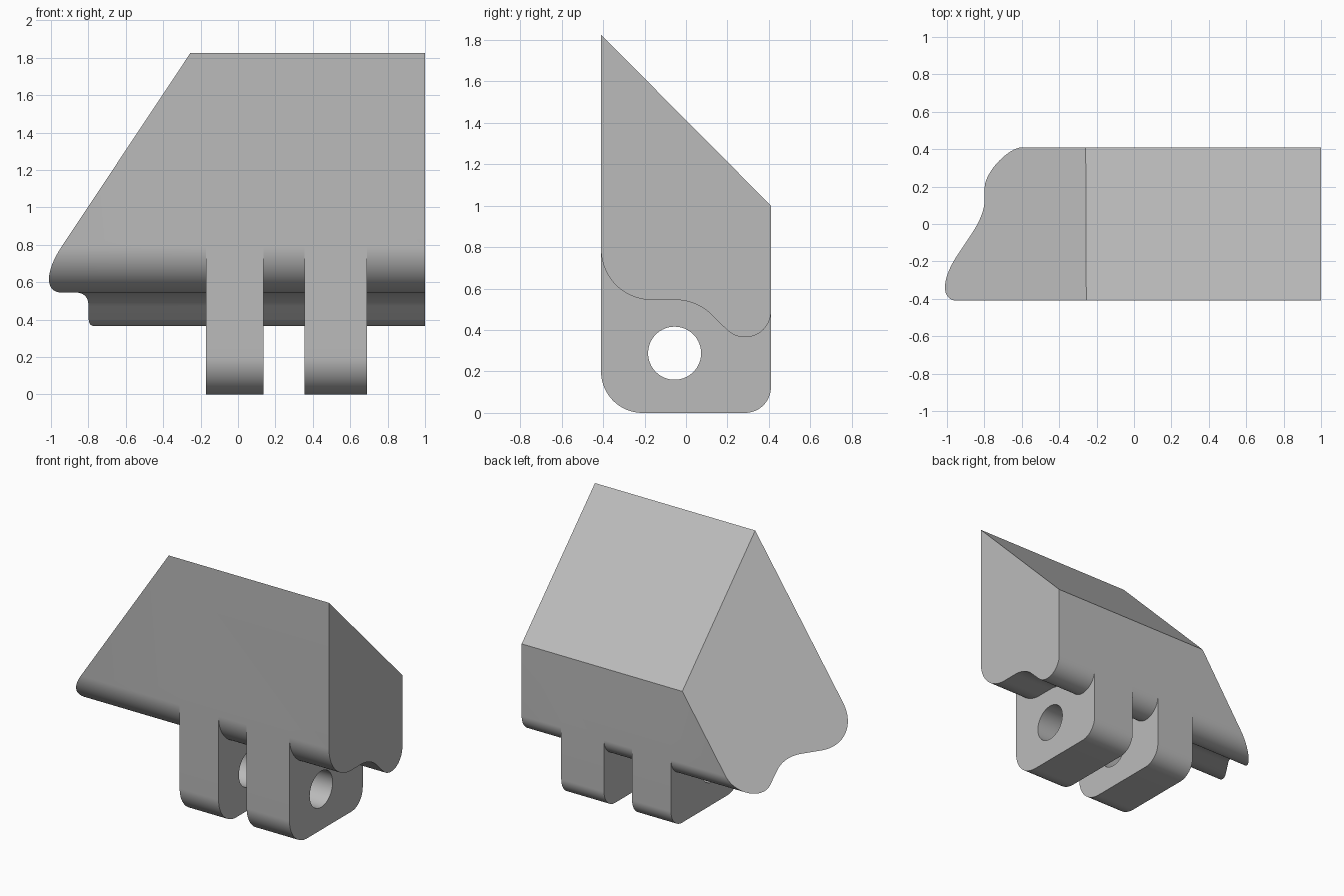
import bpy
import bmesh
from math import sin, cos, radians, pi

if "Cube" in bpy.data.objects:
    bpy.data.objects.remove(bpy.data.objects["Cube"], do_unlink=True)

HALF = 0.41      # half depth of the part
SLOPE = 0.665    # how far the slanted end leans per unit of height

grey = bpy.data.materials.new("plain grey")
grey.use_nodes = True
grey.diffuse_color = (0.5, 0.5, 0.5, 1)
grey.node_tree.nodes["Principled BSDF"].inputs["Base Color"].default_value = (0.5, 0.5, 0.5, 1)


def arc(cy, cz, r, start, end, steps):
    """Points of a circular arc in the side profile, angles in degrees."""
    angles = [radians(start + (end - start) * i / steps) for i in range(steps + 1)]
    return [(cy + r * cos(a), cz + r * sin(a)) for a in angles]


def extrude(name, profile, left, right):
    """Closed side profile spanned along x; left is a function of (y, z)."""
    bm = bmesh.new()
    a = [bm.verts.new((left(y, z), y, z)) for y, z in profile]
    b = [bm.verts.new((right, y, z)) for y, z in profile]
    bm.faces.new(a)
    bm.faces.new(b[::-1])
    for i in range(len(a)):
        j = (i + 1) % len(a)
        bm.faces.new((a[i], b[i], b[j], a[j]))
    bmesh.ops.recalc_face_normals(bm, faces=bm.faces)
    mesh = bpy.data.meshes.new(name)
    bm.to_mesh(mesh)
    bm.free()
    mesh.materials.append(grey)
    obj = bpy.data.objects.new(name, mesh)
    bpy.context.collection.objects.link(obj)
    return obj


def combine(target, tool, operation):
    """Apply a boolean and drop the tool object."""
    mod = target.modifiers.new(operation.lower(), 'BOOLEAN')
    mod.object, mod.operation, mod.solver = tool, operation, 'EXACT'
    bpy.context.view_layer.objects.active = target
    bpy.ops.object.modifier_apply(modifier=mod.name)
    bpy.data.objects.remove(tool, do_unlink=True)


# Wedge body with a wavy underside and a slanted left end
body_profile = [(HALF, 1.0), (-HALF, 1.825)]
body_profile += arc(-0.165, 0.79, 0.245, 180, 270, 24)
body_profile += arc(-0.05, 0.30, 0.245, 90, 45, 12)
body_profile += arc(0.285, 0.49, 0.125, 225, 360, 30)
body = extrude("wedge_body", body_profile,
               lambda y, z: -0.255 - SLOPE * (1.415 - y - z), 1.0)

# Two rounded hinge lugs below the body
lug_profile = [(HALF, 0.7), (-HALF, 0.9)]
lug_profile += arc(-0.21, 0.20, 0.20, 180, 270, 24)
lug_profile += arc(0.285, 0.125, 0.125, 270, 360, 20)
for start, end in ((-0.17, 0.135), (0.355, 0.69)):
    lug = extrude("hinge_lug", lug_profile, lambda y, z: start, end)
    combine(body, lug, 'UNION')

# Pin hole through both lugs
pin = extrude("pin_cutter", arc(-0.055, 0.288, 0.128, 0, 360, 64)[:-1],
              lambda y, z: -0.3, 0.8)
combine(body, pin, 'DIFFERENCE')

bpy.ops.object.select_all(action='DESELECT')
body.select_set(True)
bpy.context.view_layer.objects.active = body
bpy.ops.object.shade_smooth_by_angle(angle=radians(25))
